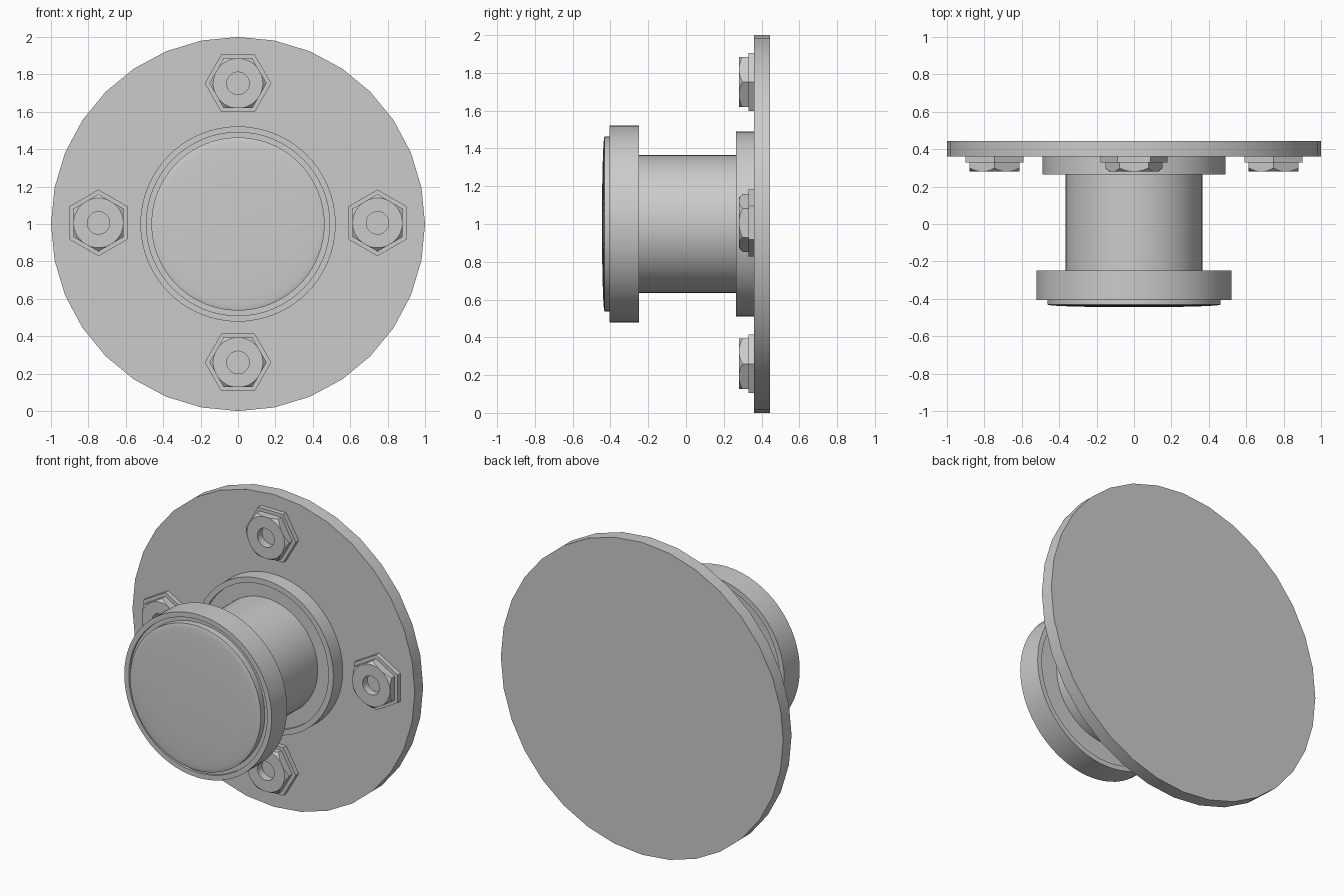
import bpy, bmesh, math
from mathutils import Matrix, Vector

if "Cube" in bpy.data.objects:
    bpy.data.objects.remove(bpy.data.objects["Cube"])

CZ = 1.0          # height of the main axis
BOLT_R = 0.746    # bolt circle radius


def finish(bm, name):
    bmesh.ops.remove_doubles(bm, verts=bm.verts, dist=1e-5)
    bmesh.ops.recalc_face_normals(bm, faces=bm.faces)
    me = bpy.data.meshes.new(name)
    bm.to_mesh(me)
    bm.free()
    me.shade_smooth()
    me.set_sharp_from_angle(angle=math.radians(25))
    ob = bpy.data.objects.new(name, me)
    bpy.context.collection.objects.link(ob)
    return ob


def lathe(name, profile, segs=64, closed=False):
    """Spin an (r, y) profile around the y axis."""
    bm = bmesh.new()
    vs = [bm.verts.new((r, y, 0)) for r, y in profile]
    pairs = list(zip(vs, vs[1:])) + ([(vs[-1], vs[0])] if closed else [])
    edges = [bm.edges.new(p) for p in pairs]
    bmesh.ops.spin(bm, geom=vs + edges, axis=(0, 1, 0), cent=(0, 0, 0),
                   angle=math.tau, steps=segs)
    ob = finish(bm, name)
    ob.location.z = CZ
    return ob


def hex_prism(name, r, y0, y1):
    return lathe(name, [(0, y0), (r, y0), (r, y1), (0, y1)], segs=6)


# Wall plate
lathe("wall_plate", [(0, 0.36), (1, 0.36), (1, 0.445), (0, 0.445)], segs=32)

# Collar with a raised rim
lathe("collar", [(0, 0.285), (0.455, 0.285), (0.455, 0.265), (0.49, 0.265),
                 (0.49, 0.365), (0, 0.365)])

# Neck
lathe("neck", [(0, -0.3), (0.365, -0.3), (0.365, 0.3), (0, 0.3)])

# Knob ring, shallow recess on both faces
lathe("knob_ring", [(0, -0.39), (0.49, -0.39), (0.49, -0.405), (0.522, -0.405),
                    (0.522, -0.248), (0.49, -0.248), (0.49, -0.263), (0, -0.263)])

# Domed cap
dome = [(0.463 * math.sin(a), -0.431 - 0.014 * math.cos(a))
        for a in (math.radians(10 * i) for i in range(10))]
lathe("knob_cap", dome + [(0.463, -0.385), (0, -0.385)])

# Nut: hexagon trimmed by a chamfered, bored turning
nut = hex_prism("nut_blank", 0.153, 0.281, 0.335)
cutter = lathe("nut_cutter", [(0.06, 0.27), (0.121, 0.27), (0.133, 0.281),
                              (0.165, 0.310), (0.165, 0.345), (0.06, 0.345)],
               segs=48, closed=True)
cutter.hide_render = True
mod = nut.modifiers.new("chamfer", 'BOOLEAN')
mod.operation = 'INTERSECT'
mod.solver = 'EXACT'
mod.object = cutter
bpy.context.view_layer.update()
dg = bpy.context.evaluated_depsgraph_get()
nut_mesh = bpy.data.meshes.new_from_object(nut.evaluated_get(dg))
nut_mesh.set_sharp_from_angle(angle=math.radians(20))
washer = hex_prism("washer_blank", 0.178, 0.33, 0.365)
washer_mesh = washer.data
for ob in (nut, cutter, washer):
    bpy.data.objects.remove(ob)

# Four bolts around the plate, each turned to face the centre
for i, place in enumerate(("top", "right", "bottom", "left")):
    rot = Matrix.Rotation(i * math.pi / 2, 4, 'Y')
    mat = (Matrix.Translation((0, 0, CZ + 0.006)) @ rot
           @ Matrix.Translation(Vector((0, 0, BOLT_R))))
    for part, me in (("nut", nut_mesh), ("washer", washer_mesh)):
        ob = bpy.data.objects.new(f"{part}_{place}", me)
        bpy.context.collection.objects.link(ob)
        ob.matrix_world = mat
